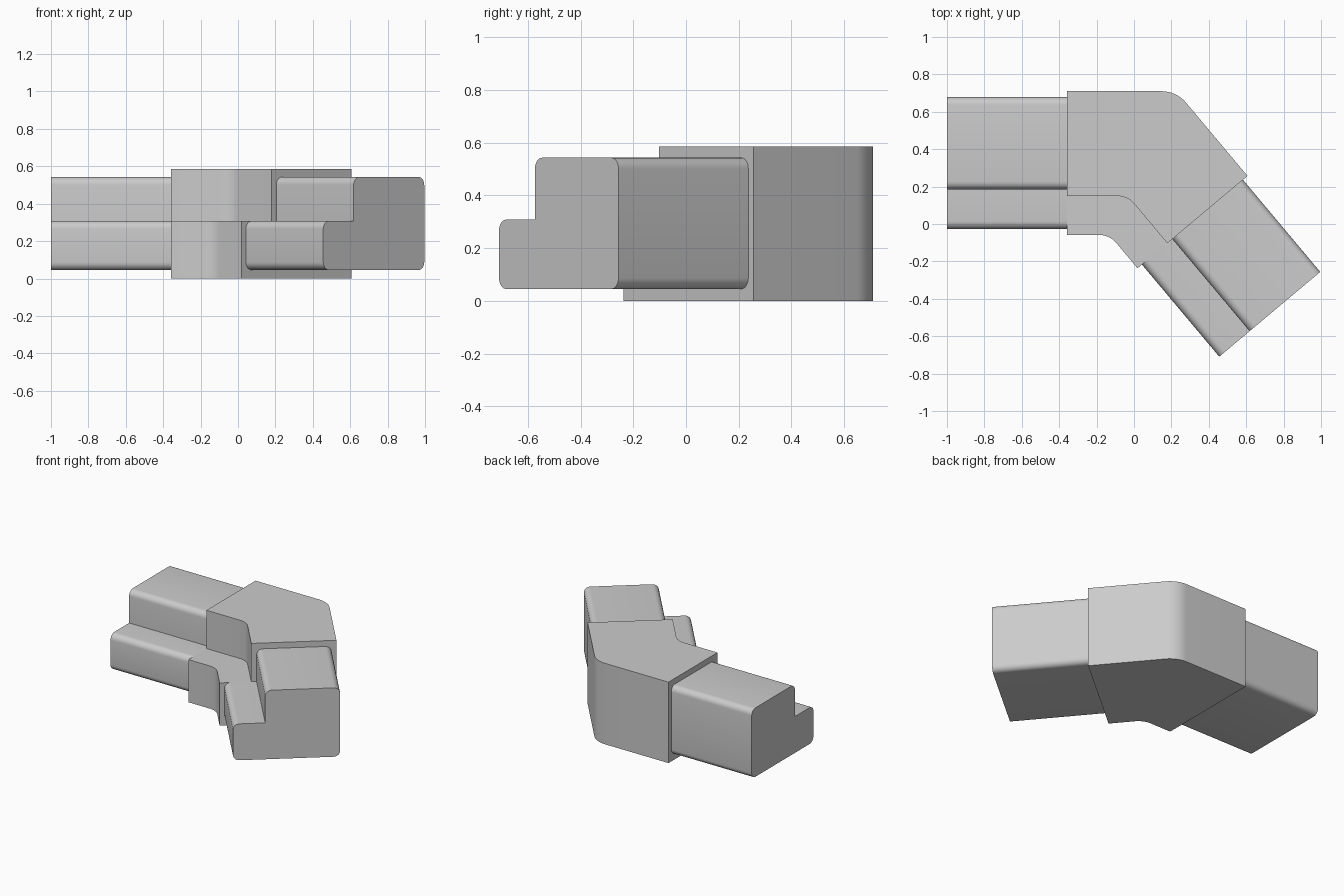
import bpy, bmesh, math
from mathutils import Vector

if "Cube" in bpy.data.objects:
    bpy.data.objects.remove(bpy.data.objects["Cube"], do_unlink=True)

GREY = (0.6, 0.6, 0.6, 1)
grey = bpy.data.materials.new("plain grey")
grey.use_nodes = True
grey.diffuse_color = GREY
grey.node_tree.nodes["Principled BSDF"].inputs["Base Color"].default_value = GREY

BEND = math.radians(50)
ALONG = Vector((math.cos(BEND), -math.sin(BEND)))     # direction of the bent arm
ACROSS = Vector((-math.sin(BEND), -math.cos(BEND)))   # from its outer to inner side
OUTER = Vector((0.607, 0.257))                        # outer corner of the elbow mouth
LEFT_X, BACK_Y, STEP_Z = -0.357, 0.71, 0.308


def fillet(before, corner, after, radius, steps=8):
    """Points of an arc rounding one corner."""
    a, b = (before - corner).normalized(), (after - corner).normalized()
    half = a.angle(b) / 2
    centre = corner + (a + b).normalized() * radius / math.sin(half)
    start = corner + a * radius / math.tan(half) - centre
    end = corner + b * radius / math.tan(half) - centre
    turn = math.pi - 2 * half
    return [centre + (start * math.sin(turn * (1 - i / steps))
                      + end * math.sin(turn * i / steps)) / math.sin(turn)
            for i in range(steps + 1)]


def loft(name, sections):
    """Skin closed sections in order and cap both ends."""
    bm = bmesh.new()
    rings = [[bm.verts.new(p) for p in s] for s in sections]
    for r, s in zip(rings, rings[1:]):
        for i in range(len(r)):
            j = (i + 1) % len(r)
            bm.faces.new((r[i], r[j], s[j], s[i]))
    bm.faces.new(rings[0])
    bm.faces.new(rings[-1])
    bmesh.ops.recalc_face_normals(bm, faces=bm.faces)
    mesh = bpy.data.meshes.new(name)
    bm.to_mesh(mesh)
    bm.free()
    mesh.materials.append(grey)
    obj = bpy.data.objects.new(name, mesh)
    bpy.context.collection.objects.link(obj)
    bpy.ops.object.select_all(action='DESELECT')
    obj.select_set(True)
    bpy.context.view_layer.objects.active = obj
    bpy.ops.object.shade_smooth_by_angle(angle=math.radians(30))


def step_profile(w0, w1, w2, z0, z1):
    """Stepped section: distance from the outer side, height."""
    return [Vector(p) for p in ((w0, z0), (w2, z0), (w2, STEP_Z),
                                (w1, STEP_Z), (w1, z1), (w0, z1))]


# Elbow: every profile corner follows its own rounded bend
def bend_path(w):
    corner_x = OUTER.x - (BACK_Y - OUTER.y) / math.tan(BEND)
    start = Vector((LEFT_X, BACK_Y - w))
    corner = Vector((corner_x - w * math.tan(BEND / 2), BACK_Y - w))
    end = OUTER + ACROSS * w
    radius = 0.17 if w == 0 else 0.12
    return [start] + fillet(start, corner, end, radius) + [end]


paths = [[(p.x, p.y, z) for p in bend_path(w)]
         for w, z in step_profile(0, 0.56, 0.768, 0, 0.585)]
loft("elbow_sleeve", list(zip(*paths)))

# Arms: the same stepped section, smaller and with rounded outer edges
sharp = step_profile(0.032, 0.525, 0.737, 0.045, 0.543)
arm = []
for i, p in enumerate(sharp):
    if i == 3:  # inner corner of the step stays sharp
        arm.append(p)
    else:
        arm += fillet(sharp[i - 1], p, sharp[(i + 1) % 6], 0.042, 6)

loft("straight_arm", [[(x, BACK_Y - w, z) for w, z in arm] for x in (-1, LEFT_X)])

ends = []
for distance in (0, 0.643):
    base = OUTER + ALONG * distance
    ends.append([(*(base + ACROSS * w), z) for w, z in arm])
loft("angled_arm", ends)
